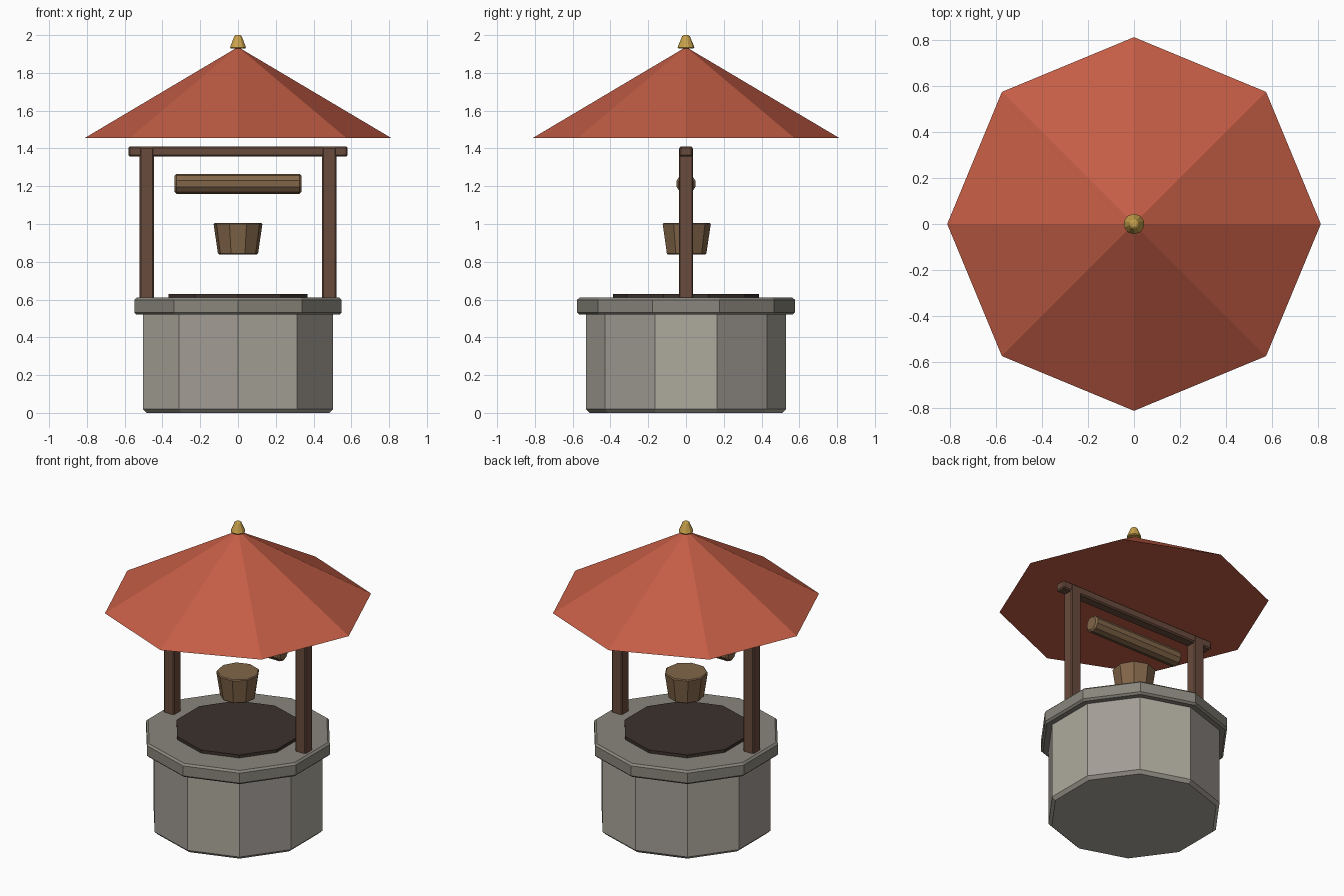
import bpy, bmesh
from math import sin, cos, pi, radians

if "Cube" in bpy.data.objects:
    bpy.data.objects.remove(bpy.data.objects["Cube"])


def material(name, rgb):
    m = bpy.data.materials.new(name)
    m.diffuse_color = (*rgb, 1)
    m.use_nodes = True
    m.node_tree.nodes["Principled BSDF"].inputs["Base Color"].default_value = m.diffuse_color
    return m


STONE_A = material("light_stone", (0.42, 0.40, 0.34))
STONE_B = material("grey_stone", (0.36, 0.33, 0.30))
RIM = material("rim_stone", (0.25, 0.24, 0.20))
WATER = material("dark_shaft", (0.045, 0.032, 0.026))
POST = material("dark_wood", (0.14, 0.07, 0.045))
WOOD = material("light_wood", (0.22, 0.13, 0.065))
ROOF = material("red_tile", (0.55, 0.11, 0.06))
GOLD = material("brass", (0.58, 0.36, 0.07))


def finish(name, bm, mats, bevel):
    bmesh.ops.recalc_face_normals(bm, faces=bm.faces)
    me = bpy.data.meshes.new(name)
    bm.to_mesh(me)
    bm.free()
    for m in mats:
        me.materials.append(m)
    ob = bpy.data.objects.new(name, me)
    bpy.context.collection.objects.link(ob)
    if bevel:
        b = ob.modifiers.new("bevel", 'BEVEL')
        b.width = bevel
        b.segments = 1
        b.limit_method = 'ANGLE'
        b.angle_limit = radians(50)
    return ob


def prism(name, sides, r0, r1, z0, z1, mats, bevel=0.0):
    """Closed n-sided frustum with a corner on +y; side faces alternate materials."""
    bm = bmesh.new()
    rings = []
    for r, z in ((r0, z0), (r1, z1)):
        rings.append([bm.verts.new((r * sin(2 * pi * i / sides),
                                    r * cos(2 * pi * i / sides), z))
                      for i in range(sides)])
    lo, hi = rings
    for i in range(sides):
        j = (i + 1) % sides
        f = bm.faces.new((lo[i], lo[j], hi[j], hi[i]))
        f.material_index = i % len(mats)
    bm.faces.new(lo)
    bm.faces.new(hi)
    if r1 < 0.001:
        bmesh.ops.remove_doubles(bm, verts=bm.verts, dist=0.002)
    return finish(name, bm, mats, bevel)


def box(name, centre, size, mat, bevel):
    bm = bmesh.new()
    bmesh.ops.create_cube(bm, size=1)
    for v in bm.verts:
        v.co = [c + a * s for c, a, s in zip(centre, v.co, size)]
    return finish(name, bm, [mat], bevel)


# Stone well
prism("well_wall", 10, 0.53, 0.53, 0, 0.54, [STONE_A, STONE_B], 0.02)
prism("well_rim", 10, 0.577, 0.577, 0.52, 0.61, [RIM], 0.012)
prism("well_shaft", 10, 0.386, 0.386, 0.58, 0.63, [WATER])

# Timber frame
for side, x in (("left", -0.483), ("right", 0.483)):
    box(side + "_post", (x, 0, 0.99), (0.075, 0.075, 0.83), POST, 0.006)
box("cross_beam", (0, 0, 1.384), (1.16, 0.07, 0.055), POST, 0.008)

# Winding roller along x
roller = prism("roller", 10, 0.053, 0.053, -0.336, 0.336, [WOOD], 0.01)
roller.rotation_euler = (pi / 2, 0, pi / 2)
roller.location.z = 1.213

# Bucket
prism("bucket", 9, 0.107, 0.132, 0.838, 1.005, [WOOD], 0.006)

# Roof and finial
prism("roof", 8, 0.812, 0.0, 1.455, 1.937, [ROOF])
prism("finial", 10, 0.047, 0.018, 1.93, 2.0, [GOLD], 0.006)
